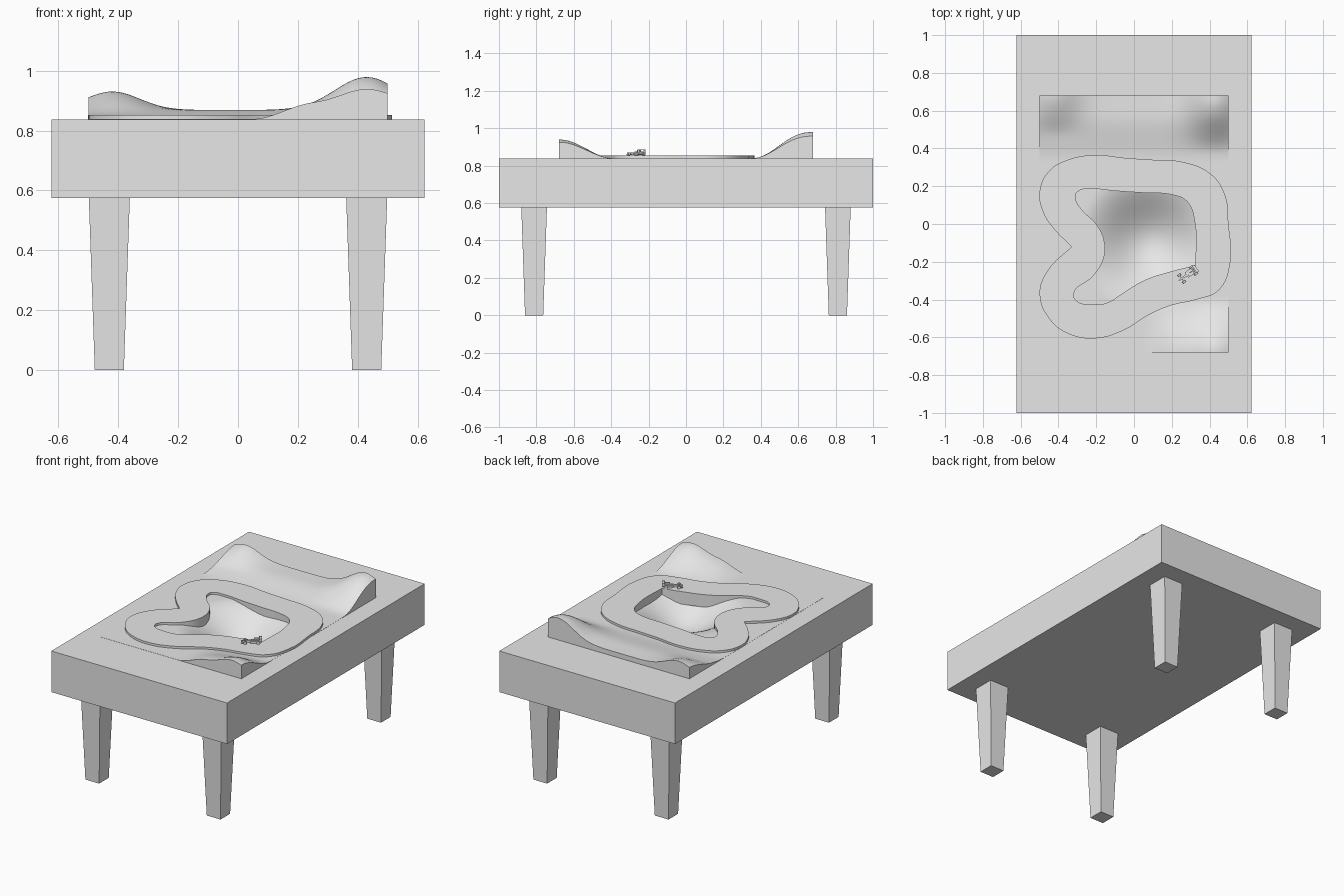
import bpy, bmesh
from math import cos, pi, exp, hypot, radians
from mathutils import Matrix, Vector

cube = bpy.data.objects.get("Cube")
if cube:
    bpy.data.objects.remove(cube, do_unlink=True)

TOP = 0.838          # table top height
HALF = (0.5, 0.68)   # half size of the landscape inlay

grey = bpy.data.materials.new("plain grey")
grey.use_nodes = True
grey.diffuse_color = (0.8, 0.8, 0.8, 1)
grey.node_tree.nodes["Principled BSDF"].inputs["Base Color"].default_value = (0.8, 0.8, 0.8, 1)


def finish(name, bm, matrix=None):
    mesh = bpy.data.meshes.new(name)
    bmesh.ops.recalc_face_normals(bm, faces=bm.faces)
    bm.to_mesh(mesh)
    bm.free()
    mesh.materials.append(grey)
    obj = bpy.data.objects.new(name, mesh)
    bpy.context.collection.objects.link(obj)
    if matrix:
        obj.matrix_world = matrix
    return obj


def smooth(obj):
    bpy.ops.object.select_all(action="DESELECT")
    obj.select_set(True)
    bpy.context.view_layer.objects.active = obj
    bpy.ops.object.shade_smooth_by_angle(angle=radians(40))


def box(bm, size, centre, scale_x=1.0, scale_bottom=1.0):
    """Box whose -x end or bottom can be tapered."""
    verts = bmesh.ops.create_cube(bm, size=1)["verts"]
    for v in verts:
        if v.co.x < 0:
            v.co.y *= scale_x
        if v.co.z < 0:
            v.co.x *= scale_bottom
            v.co.y *= scale_bottom
        v.co = Vector(a * b for a, b in zip(v.co, size)) + Vector(centre)


# Table top with an opening for the landscape
bm = bmesh.new()
box(bm, (1.245, 2, 0.263), (0, 0, TOP - 0.1315))
bm.faces.ensure_lookup_table()
lid = max(bm.faces, key=lambda f: f.calc_center_median().z)
bmesh.ops.inset_individual(bm, faces=[lid], thickness=0.1)
for v in lid.verts:
    v.co.x = HALF[0] if v.co.x > 0 else -HALF[0]
    v.co.y = HALF[1] if v.co.y > 0 else -HALF[1]
bmesh.ops.delete(bm, geom=[lid], context="FACES_ONLY")
finish("table_top", bm)

# Four tapered legs
for side, sx in (("left", 1), ("right", -1)):
    for end, sy in (("front", -1), ("back", 1)):
        bm = bmesh.new()
        box(bm, (0.137, 0.137, 0.576), (sx * 0.43, sy * 0.812, 0.288))
        for v in bm.verts:
            if v.co.z < 0.1:
                v.co.x += (sx * 0.43 - v.co.x) * 0.29
                v.co.y += (sy * 0.812 - v.co.y) * 0.29
        finish(f"{end}_{side}_leg", bm)


def ease(a, b, t):
    t = min(max((t - a) / (b - a), 0), 1)
    return t * t * (3 - 2 * t)


def bump(d, width):
    return exp(-(d / width) ** 2)


def height(x, y):
    back = 0.03 * ease(0.33, 0.58, y)
    back += 0.062 * bump(x + 0.42, 0.13) * ease(0.46, 0.69, y)
    back += 0.11 * bump(x - 0.43, 0.15) * ease(0.37, 0.66, y)
    front = 0.05 * ease(0.05, 0.25, x) + 0.05 * bump(x - 0.43, 0.12)
    front *= ease(0.39, 0.67, -y)
    r = min(hypot(x - 0.08, y + 0.09) / 0.38, 1)
    hollow = 0.075 * (1 + cos(pi * r))
    return TOP + 0.001 + back + front - hollow


# Landscape with hills at the corners, a hollow in the middle and upright edges
bm = bmesh.new()
bmesh.ops.create_grid(bm, x_segments=60, y_segments=80, size=1)
for v in bm.verts:
    v.co.x *= HALF[0]
    v.co.y *= HALF[1]
    v.co.z = height(v.co.x, v.co.y)
rim = [e for e in bm.edges if e.is_boundary]
skirt = bmesh.ops.extrude_edge_only(bm, edges=rim)["geom"]
for v in skirt:
    if isinstance(v, bmesh.types.BMVert):
        v.co.z = TOP - 0.05
smooth(finish("landscape", bm))

# Race track: outer and inner outline (hundredths), filled and extruded
outer = [(-20, 36.5), (-5, 35), (10, 34), (25, 33), (40, 27), (48, 16), (50, 0),
         (51, -20), (45, -35), (33, -40), (20, -43), (8, -48), (-5, -56), (-20, -60.5),
         (-35, -58), (-45, -50), (-50, -37), (-46, -25), (-33, -12), (-42, -3),
         (-48, 6), (-50, 17), (-45, 28), (-35, 34)]
inner = [(-30, 17), (-22, 18.5), (-10, 17.5), (5, 16.5), (20, 15.5), (28, 12), (32, 2),
         (32.5, -22), (20, -25), (5, -30), (-5, -36), (-15, -42), (-22, -42.5),
         (-30, -41), (-32, -37), (-22, -28), (-16, -18), (-16, -8), (-20, 0),
         (-28, 8), (-31, 14)]
curve = bpy.data.curves.new("race_track", "CURVE")
curve.dimensions = "2D"
curve.fill_mode = "BOTH"
curve.resolution_u = 5
curve.extrude = 0.04
for outline, corners in ((outer, [(-33, -12)]), (inner, [(32.5, -22)])):
    spline = curve.splines.new("BEZIER")
    spline.use_cyclic_u = True
    spline.bezier_points.add(len(outline) - 1)
    for point, (x, y) in zip(spline.bezier_points, outline):
        point.co = (x / 100, y / 100, 0)
        kind = "VECTOR" if (x, y) in corners else "AUTO"
        point.handle_left_type = point.handle_right_type = kind
curve.materials.append(grey)
track = bpy.data.objects.new("race_track", curve)
bpy.context.collection.objects.link(track)
track.location.z = TOP + 0.015 - curve.extrude
bpy.ops.object.select_all(action="DESELECT")
track.select_set(True)
bpy.context.view_layer.objects.active = track
bpy.ops.object.convert(target="MESH")
smooth(track)

# Small open-wheel race car, nose towards its own -x
place = Matrix.Translation((0.282, -0.268, TOP + 0.015)) @ Matrix.Rotation(radians(35), 4, "Z")
bm = bmesh.new()
box(bm, (0.065, 0.014, 0.012), (-0.022, 0, 0.011), scale_x=0.5)
box(bm, (0.06, 0.014, 0.016), (0.028, 0, 0.014))
for s in (-1, 1):
    box(bm, (0.04, 0.011, 0.011), (0.015, s * 0.012, 0.01), scale_x=0.8)
box(bm, (0.03, 0.007, 0.01), (0.03, 0, 0.026), scale_x=0.8)
finish("car_body", bm, place)

bm = bmesh.new()
box(bm, (0.01, 0.045, 0.003), (-0.054, 0, 0.006))
box(bm, (0.014, 0.04, 0.003), (0.054, 0, 0.031))
for s in (-1, 1):
    box(bm, (0.016, 0.002, 0.018), (0.054, s * 0.02, 0.024))
finish("car_wings", bm, place)

bm = bmesh.new()
for x, r in ((-0.036, 0.009), (0.04, 0.0105)):
    for s in (-1, 1):
        spin = Matrix.Translation((x, s * 0.022, r)) @ Matrix.Rotation(pi / 2, 4, "X")
        bmesh.ops.create_cone(bm, cap_ends=True, segments=16, radius1=r, radius2=r,
                              depth=0.011, matrix=spin)
    box(bm, (0.003, 0.044, 0.003), (x, 0, r))
smooth(finish("car_wheels", bm, place))
